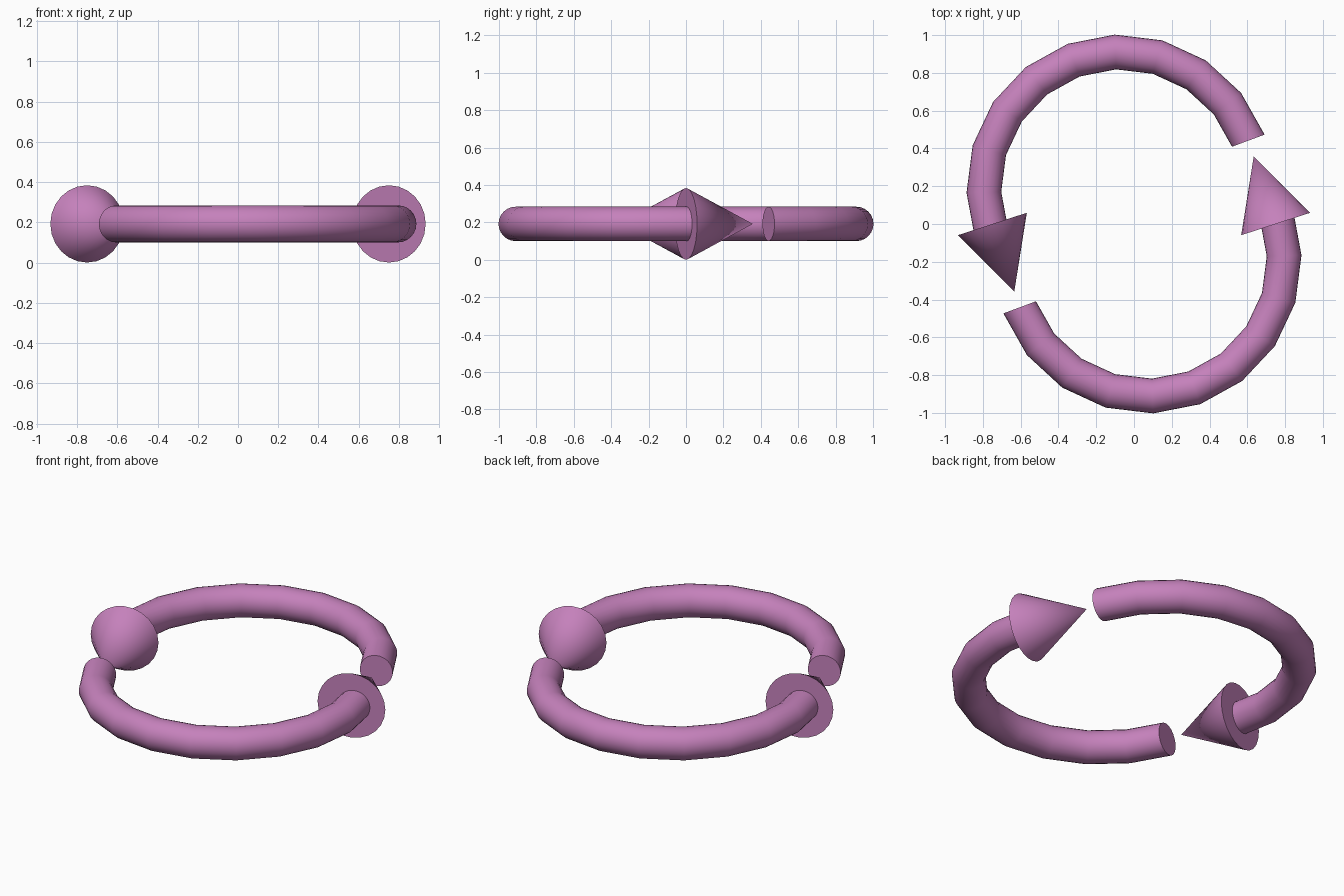
import bpy, bmesh
from math import radians, pi, cos, sin
from mathutils import Matrix, Vector

cube = bpy.data.objects.get("Cube")
if cube:
    bpy.data.objects.remove(cube, do_unlink=True)

SIDES = 24
HEIGHT = 0.192                              # centre line above the floor
ARC_CENTRE = Vector((-0.072, 0.188, HEIGHT))
ARC_RADIUS, TUBE_RADIUS = 0.723, 0.092
ARC_START, ARC_SWEEP, ARC_STEPS = radians(20.5), radians(179), 10
HEAD_BASE = Vector((-0.75, 0.0, HEIGHT))
HEAD_RADIUS, HEAD_LENGTH, HEAD_TURN = 0.192, 0.376, radians(18)

purple = bpy.data.materials.new("orchid_purple")
purple.use_nodes = True
colour = (0.56, 0.22, 0.50, 1.0)
purple.diffuse_color = colour
purple.node_tree.nodes["Principled BSDF"].inputs["Base Color"].default_value = colour


def finish(bm, name, turn):
    """Turn the part about the vertical axis and make it a smooth object."""
    bmesh.ops.rotate(bm, verts=bm.verts, cent=(0, 0, 0), matrix=Matrix.Rotation(turn, 3, 'Z'))
    bmesh.ops.recalc_face_normals(bm, faces=bm.faces)
    mesh = bpy.data.meshes.new(name)
    bm.to_mesh(mesh)
    bm.free()
    mesh.materials.append(purple)
    obj = bpy.data.objects.new(name, mesh)
    bpy.context.collection.objects.link(obj)
    bpy.ops.object.select_all(action='DESELECT')
    obj.select_set(True)
    bpy.context.view_layer.objects.active = obj
    bpy.ops.object.shade_smooth_by_angle(angle=radians(40))


def arrow_shaft(name, turn):
    """Round section swept along an arc, closed at both ends."""
    bm = bmesh.new()
    place = (Matrix.Translation(ARC_CENTRE) @ Matrix.Rotation(ARC_START, 4, 'Z')
             @ Matrix.Translation((ARC_RADIUS, 0, 0)) @ Matrix.Rotation(pi / 2, 4, 'X'))
    bmesh.ops.create_circle(bm, segments=SIDES, radius=TUBE_RADIUS, matrix=place)
    bmesh.ops.spin(bm, geom=bm.verts[:] + bm.edges[:], cent=ARC_CENTRE, axis=(0, 0, 1),
                   angle=ARC_SWEEP, steps=ARC_STEPS)
    bmesh.ops.holes_fill(bm, edges=[e for e in bm.edges if e.is_boundary], sides=SIDES)
    finish(bm, name, turn)


def arrow_head(name, turn):
    """Cone pointing onward along the ring."""
    bm = bmesh.new()
    aim = Vector((sin(HEAD_TURN), -cos(HEAD_TURN), 0))
    place = (Matrix.Translation(HEAD_BASE + aim * HEAD_LENGTH / 2)
             @ Matrix.Rotation(HEAD_TURN, 4, 'Z') @ Matrix.Rotation(pi / 2, 4, 'X'))
    bmesh.ops.create_cone(bm, cap_ends=True, segments=SIDES, radius1=HEAD_RADIUS,
                          radius2=0, depth=HEAD_LENGTH, matrix=place)
    bmesh.ops.remove_doubles(bm, verts=bm.verts, dist=0.0001)
    finish(bm, name, turn)


# Two identical arrows chase each other, half a turn apart
for side, turn in (("back", 0), ("front", pi)):
    arrow_shaft(side + "_arrow_shaft", turn)
    arrow_head(side + "_arrow_head", turn)
